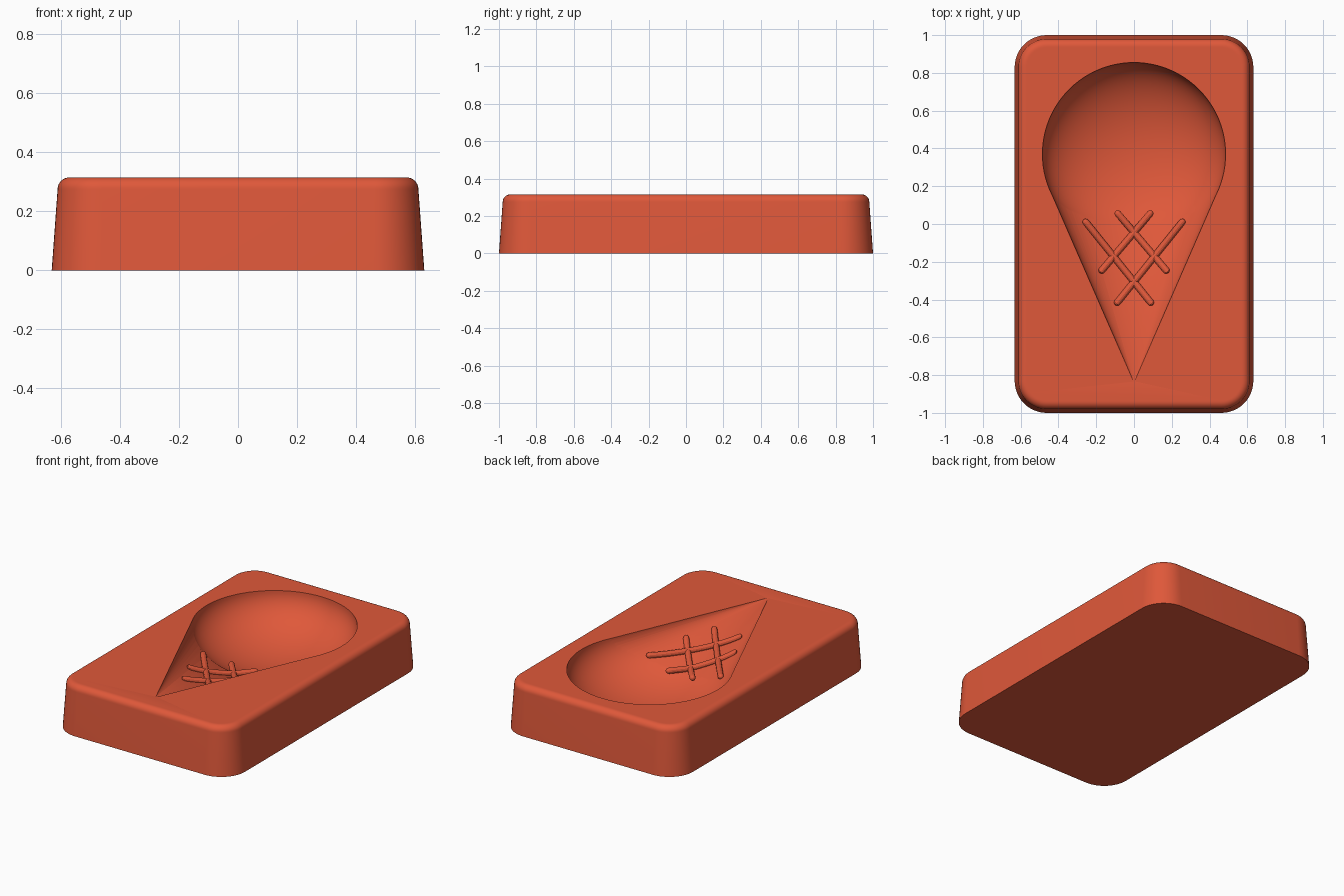
import bpy, bmesh
from math import sin, cos, pi, sqrt
from mathutils import Matrix

TOP = 0.315          # block height
TIP_Y = -0.84        # cone tip
SLOPE = 0.4365       # cone half-width per unit length
RATIO = 0.46         # cone depth relative to half-width
RIM = TOP + 0.001

if "Cube" in bpy.data.objects:
    bpy.data.objects.remove(bpy.data.objects["Cube"], do_unlink=True)

coral = bpy.data.materials.new("coral_red")
coral.use_nodes = True
colour = (0.74, 0.098, 0.042, 1)
coral.diffuse_color = colour
coral.node_tree.nodes["Principled BSDF"].inputs["Base Color"].default_value = colour


def make_object(name, bm):
    bmesh.ops.recalc_face_normals(bm, faces=bm.faces)
    mesh = bpy.data.meshes.new(name)
    bm.to_mesh(mesh)
    bm.free()
    obj = bpy.data.objects.new(name, mesh)
    bpy.context.collection.objects.link(obj)
    mesh.materials.append(coral)
    return obj


def rounded_outline(inset, z, steps=12):
    """Rounded rectangle, shrunk by inset."""
    r = 0.17 - inset
    pts = []
    for i, (sx, sy) in enumerate([(1, 1), (-1, 1), (-1, -1), (1, -1)]):
        for k in range(steps + 1):
            a = (i + k / steps) * pi / 2
            pts.append((sx * (0.632 - 0.17) + r * cos(a), sy * (1 - 0.17) + r * sin(a), z))
    return pts


# Tapered block with a rounded top edge
profile = [(0, 0)]
for k in range(9):
    a = k / 8 * pi / 2
    profile.append((0.06 - 0.04 * cos(a), TOP - 0.04 + 0.04 * sin(a)))
profile.append((0.066, TOP))
bm = bmesh.new()
rings = [[bm.verts.new(p) for p in rounded_outline(i, z)] for i, z in profile]
for low, high in zip(rings, rings[1:]):
    n = len(low)
    for j in range(n):
        bm.faces.new((low[j], low[(j + 1) % n], high[(j + 1) % n], high[j]))
bm.faces.new(rings[0][::-1])
bm.faces.new(rings[-1])
block = make_object("mould_block", bm)

# Scoop hollow cutter
bm = bmesh.new()
bmesh.ops.create_uvsphere(bm, u_segments=96, v_segments=48, radius=1)
bmesh.ops.transform(bm, matrix=Matrix.Translation((0, 0.37, RIM)) @ Matrix.Diagonal((0.485, 0.485, 0.265, 1)), verts=bm.verts)
scoop = make_object("scoop_cutter", bm)

# Cone hollow cutter, ending inside the scoop
length = 0.165 - TIP_Y
bm = bmesh.new()
bmesh.ops.create_cone(bm, cap_ends=True, segments=96, radius1=SLOPE * length, radius2=0, depth=length)
place = (Matrix.Translation((0, TIP_Y + length / 2, RIM))
         @ Matrix.Diagonal((1, 1, RATIO, 1)) @ Matrix.Rotation(pi / 2, 4, 'X'))
bmesh.ops.transform(bm, matrix=place, verts=bm.verts)
cone = make_object("cone_cutter", bm)

# Carve both hollows, then drop the cutters
for cutter in (scoop, cone):
    cutter.hide_render = True
    mod = block.modifiers.new("carve", 'BOOLEAN')
    mod.operation, mod.solver, mod.object = 'DIFFERENCE', 'EXACT', cutter
bpy.context.view_layer.update()
carved = bpy.data.meshes.new_from_object(block.evaluated_get(bpy.context.evaluated_depsgraph_get()))
block.modifiers.clear()
block.data = carved
for cutter in (scoop, cone):
    bpy.data.objects.remove(cutter, do_unlink=True)


def cone_floor(x, y):
    w = SLOPE * (y - TIP_Y)
    return TOP - min(RATIO * sqrt(max(w * w - x * x, 0)), 0.16)


def waffle_rod(name, start, end, radius=0.018, steps=20, sides=12):
    """Round-ended rod that follows the cone floor."""
    dx, dy = end[0] - start[0], end[1] - start[1]
    size = sqrt(dx * dx + dy * dy)
    ux, uy = dx / size, dy / size
    cap = [(-radius * cos(a), radius * sin(a)) for a in (0.25, 0.7, 1.1)]
    stations = cap + [(size * k / steps, radius) for k in range(steps + 1)]
    stations += [(size - t, r) for t, r in reversed(cap)]
    bm = bmesh.new()
    loops = []
    for t, r in stations:
        x, y = start[0] + ux * t, start[1] + uy * t
        z = cone_floor(x, y) + 0.008
        loops.append([bm.verts.new((x - uy * r * cos(a), y + ux * r * cos(a), z + r * sin(a)))
                      for a in (2 * pi * k / sides for k in range(sides))])
    for a, b in zip(loops, loops[1:]):
        for j in range(sides):
            k = (j + 1) % sides
            bm.faces.new((a[j], a[k], b[k], b[j]))
    bm.faces.new(loops[0])
    bm.faces.new(loops[-1])
    return make_object(name, bm)


# Waffle lattice, mirrored left and right
parts = [block]
for side, word in ((1, "left"), (-1, "right")):
    parts.append(waffle_rod(f"long_waffle_rod_{word}", (side * 0.255, 0.01), (side * -0.088, -0.415)))
    parts.append(waffle_rod(f"short_waffle_rod_{word}", (side * 0.085, 0.055), (side * -0.17, -0.245)))

# Smooth shading with crisp edges
bpy.ops.object.select_all(action='DESELECT')
for obj in parts:
    obj.select_set(True)
bpy.context.view_layer.objects.active = block
bpy.ops.object.shade_smooth_by_angle(angle=0.45)
